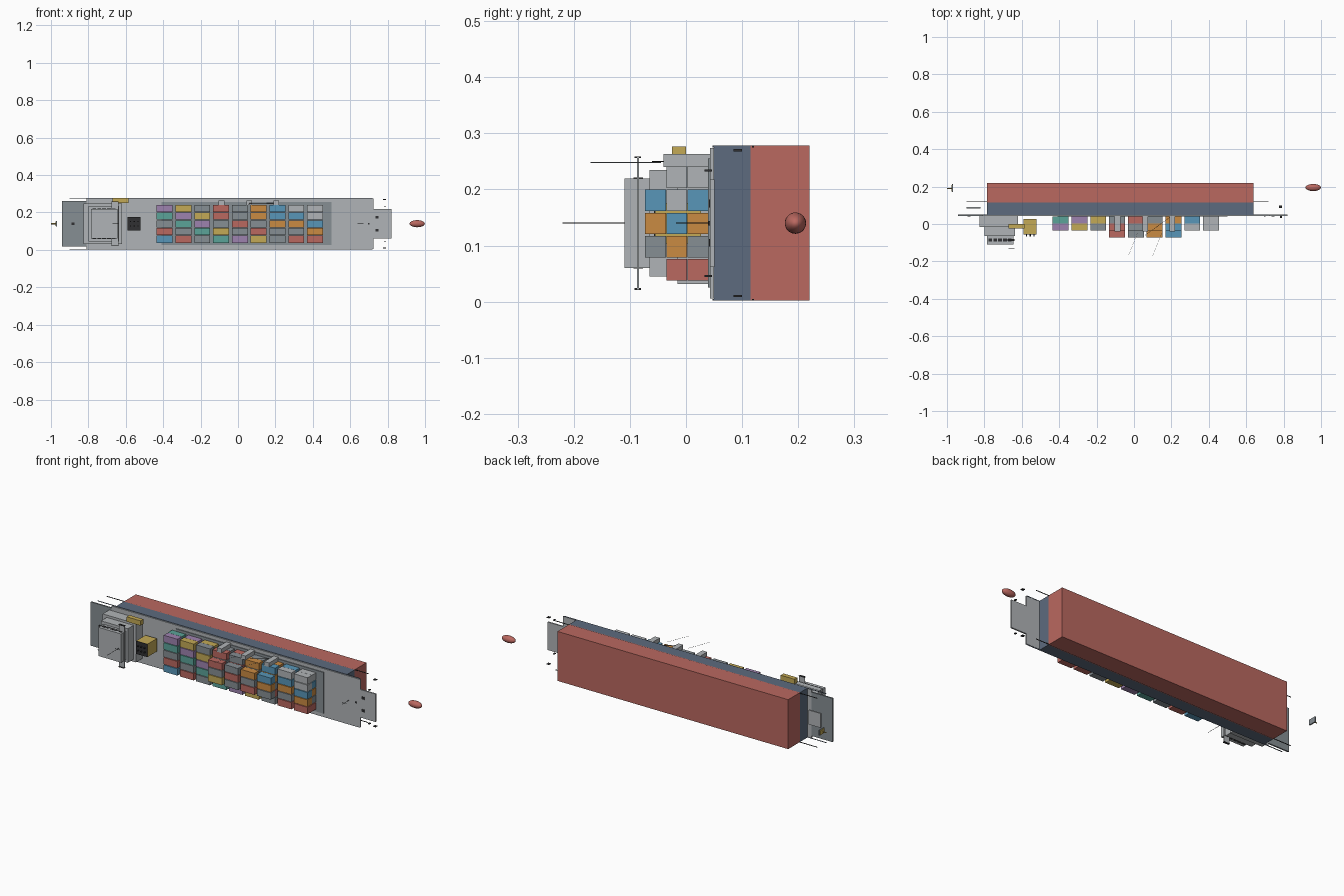
import bpy
from mathutils import Vector

default_cube = bpy.data.objects.get("Cube")
if default_cube:
    bpy.data.objects.remove(default_cube, do_unlink=True)


def linear(channel):
    channel /= 255
    return channel / 12.92 if channel <= 0.04045 else ((channel + 0.055) / 1.055) ** 2.4


def make_material(name, red, green, blue):
    material = bpy.data.materials.new(name)
    color = (linear(red), linear(green), linear(blue), 1)
    material.diffuse_color = color
    material.use_nodes = True
    material.node_tree.nodes["Principled BSDF"].inputs["Base Color"].default_value = color
    return material


LIGHT = make_material("light grey", 176, 180, 183)
GREY = make_material("slate grey", 134, 142, 147)
NAVY = make_material("navy grey", 93, 107, 126)
RED = make_material("brick red", 186, 104, 96)
GOLD = make_material("gold", 196, 170, 86)
BLUE = make_material("blue", 88, 150, 184)
ORANGE = make_material("orange", 202, 139, 66)
TEAL = make_material("teal", 91, 163, 152)
PURPLE = make_material("purple", 158, 130, 175)
DARK = make_material("charcoal", 48, 48, 50)


def finish(obj, name, material):
    obj.name = name
    obj.data.materials.append(material)
    return obj


def box(name, material, x, y, z):
    """Box spanning three (low, high) ranges."""
    bpy.ops.mesh.primitive_cube_add(size=1)
    obj = bpy.context.object
    obj.location = [(a + b) / 2 for a, b in (x, y, z)]
    obj.scale = [b - a for a, b in (x, y, z)]
    return finish(obj, name, material)


def rod(name, material, start, end, radius=0.001):
    """Thin six-sided bar between two points."""
    start, end = Vector(start), Vector(end)
    span = end - start
    bpy.ops.mesh.primitive_cylinder_add(vertices=6, radius=radius, depth=span.length,
                                        location=(start + end) / 2)
    obj = bpy.context.object
    obj.rotation_euler = span.to_track_quat("Z", "Y").to_euler()
    return finish(obj, name, material)


MID = 0.14  # centre line across the width


def across(half):
    return (MID - half, MID + half)


def mirrored(low, high):
    """Z range and its reflection over the centre line."""
    return (("upper", (low, high)), ("lower", (2 * MID - high, 2 * MID - low)))


# Hull: the deck faces -y
length = (-0.785, 0.64)
box("hull_bottom", RED, length, (0.115, 0.22), across(0.138))
box("hull_side", NAVY, length, (0.05, 0.115), across(0.138))

# Bulbous bow
bpy.ops.mesh.primitive_uv_sphere_add(segments=24, ring_count=14, location=(0.958, 0.195, MID))
bulb = finish(bpy.context.object, "bow_bulb", RED)
bulb.scale = (0.041, 0.019, 0.019)
bpy.ops.object.shade_smooth()

# Deck plates
box("main_deck", LIGHT, (-0.81, 0.725), (0.043, 0.05), across(0.134))
box("stern_deck", GREY, (-0.94, -0.81), (0.043, 0.051), across(0.122))
box("bow_deck", LIGHT, (0.725, 0.82), (0.043, 0.051), across(0.078))
box("hatch_cover", GREY, (-0.41, 0.5), (0.039, 0.043), across(0.115))

# Long side strips, bulwarks and anchors
for side, z in mirrored(0.275, 0.278):
    box("waterline_strip_" + side, DARK, (-0.895, 0.72), (0.118, 0.121), z)
    box("bulwark_" + side, NAVY, (-0.9, 0.72), (0.047, 0.05), z)
for side, z in mirrored(0.268, 0.272):
    box("anchor_" + side, DARK, (0.775, 0.79), (0.085, 0.1), z)
for side, z in mirrored(0.232, 0.236):
    box("bow_bollard_" + side, DARK, (0.78, 0.79), (0.033, 0.046), z)

# Bow and stern fittings
for side, z in mirrored(0.168, 0.182):
    box("bow_winch_" + side, DARK, (0.735, 0.75), (0.041, 0.043), z)
box("bow_windlass", DARK, (0.695, 0.702), (0.04, 0.043), across(0.004))
rod("bow_mast", DARK, (0.655, 0.045, MID), (0.655, -0.018, MID))
rod("bow_mast_arm", DARK, (0.64, 0, MID), (0.67, 0, MID))
box("stern_winch", DARK, (-0.89, -0.875), (0.04, 0.043), across(0.007))

# Rudder, propeller and stern plate
box("rudder", GREY, (-0.974, -0.968), (0.17, 0.213), across(0.015))
box("propeller_blade", GOLD, (-0.977, -0.974), (0.174, 0.209), across(0.013))
rod("propeller_shaft", GOLD, (-1, 0.19, MID), (-0.975, 0.19, MID), 0.003)
box("stern_plate", LIGHT, (-0.895, -0.82), (0.082, 0.09), across(0.04))

# Stepped deckhouse
box("house_base", LIGHT, (-0.825, -0.62), (-0.015, 0.043), across(0.108))
box("house_middle", LIGHT, (-0.8, -0.635), (-0.065, -0.015), across(0.095))
box("bridge", LIGHT, (-0.785, -0.645), (-0.11, -0.065), across(0.08))
box("bridge_wing", LIGHT, (-0.675, -0.64), (-0.087, -0.084), across(0.118))
for side, z in mirrored(0.256, 0.259):
    box("wing_cap_" + side, DARK, (-0.675, -0.64), (-0.092, -0.08), z)
for i in range(5):
    x = -0.768 + 0.026 * i
    for side, z in mirrored(0.219, 0.221):
        box("bridge_window_" + side, DARK, (x - 0.01, x + 0.01), (-0.094, -0.077), z)
rod("main_mast", DARK, (-0.655, -0.1, MID), (-0.655, -0.22, MID))
rod("mast_arm", DARK, (-0.672, -0.13, MID), (-0.638, -0.13, MID))
box("lifeboat", GOLD, (-0.67, -0.585), (-0.025, 0), (0.25, 0.277))

# Funnel with exhaust pipes
funnel = (-0.59, -0.52)
box("funnel", GOLD, funnel, (-0.054, 0.027), across(0.036))
box("funnel_cap", DARK, funnel, (-0.057, -0.054), across(0.036))
for x in (-0.575, -0.555, -0.535):
    for z in (MID - 0.012, MID + 0.012):
        rod("exhaust_pipe", DARK, (x, -0.055, z), (x, -0.066, z), 0.004)

# Containers: colours run diagonally across bays, rows and tiers
palette = dict(P=PURPLE, T=TEAL, Y=GOLD, G=GREY, R=RED, B=BLUE, O=ORANGE, L=LIGHT)
sequence = "BBRGTPYGRGOBLL"
tier_height = 0.038
for bay in range(9):
    x = -0.392 + 0.1005 * bay
    for row in range(5):
        z = 0.222 - 0.0413 * row
        tiers = 3 if 3 <= bay <= 6 and 1 <= row <= 3 else 2
        for tier in range(tiers):
            color = palette[sequence[4 + bay - row + tier]]
            if (bay, row) == (8, 4):
                color = RED
            top = 0.04 - tier_height * tier
            box("container", color, (x - 0.0425, x + 0.0425),
                (top - tier_height + 0.001, top), (z - 0.019, z + 0.019))

# Deck cranes along the upper edge
for x in (-0.088, 0.06, 0.205):
    box("crane_post", LIGHT, (x - 0.015, x + 0.015), (-0.04, 0.043), (0.24, 0.263))
rod("crane_jib", DARK, (0.06, -0.06, 0.25), (0.19, 0.035, 0.25))
for x in (-0.03, 0.1):
    rod("crane_boom", GREY, (x, -0.17, 0.248), (x + 0.05, -0.045, 0.248), 0.0007)
